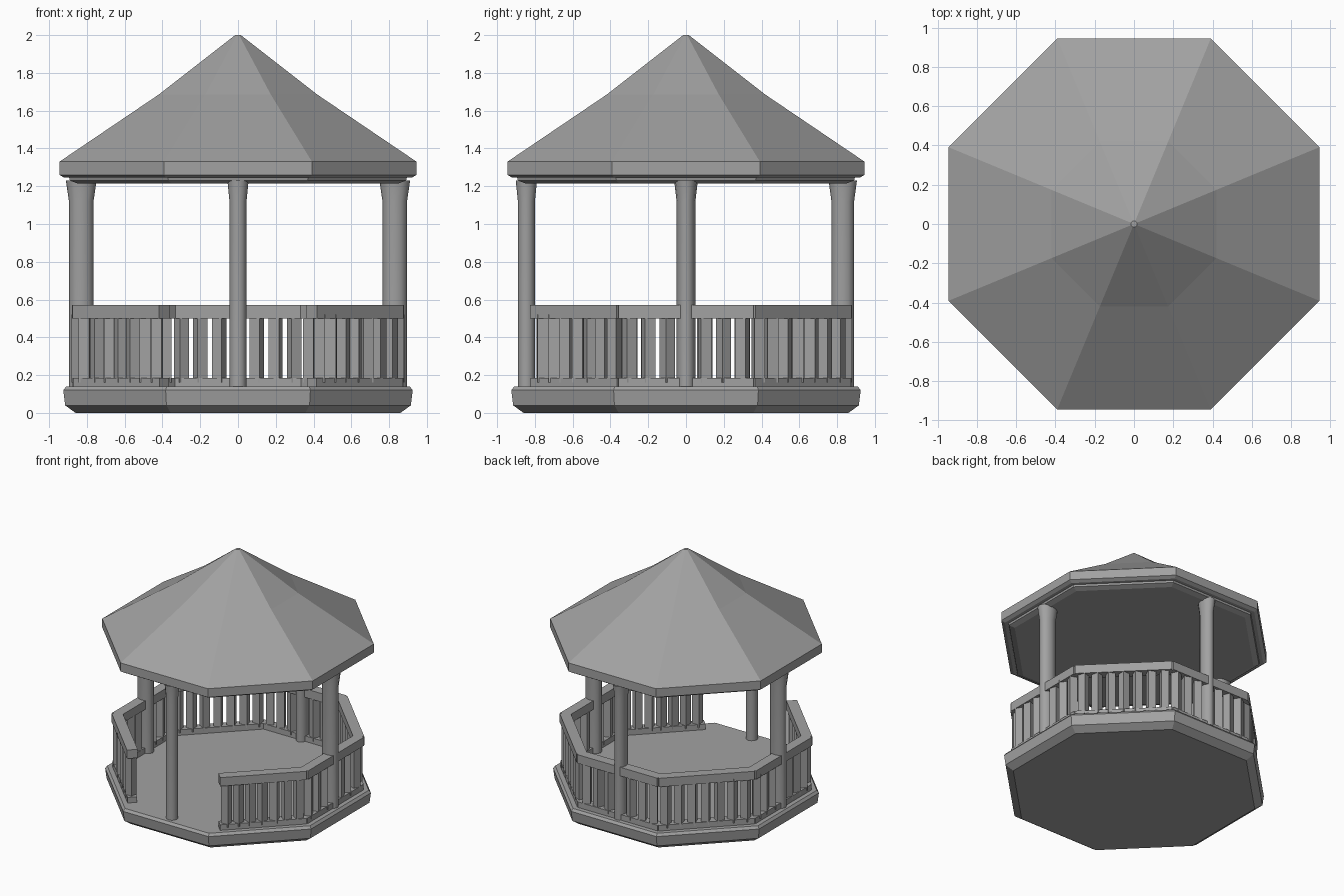
import bpy, bmesh, math, random
from mathutils import Matrix, Vector

if "Cube" in bpy.data.objects:
    bpy.data.objects.remove(bpy.data.objects["Cube"])

random.seed(4)
grey = bpy.data.materials.new("stone grey")
grey.diffuse_color = (0.36, 0.36, 0.36, 1)
grey.use_nodes = True
grey.node_tree.nodes["Principled BSDF"].inputs["Base Color"].default_value = grey.diffuse_color
C8 = math.cos(math.pi / 8)


def finish(name, bm, smooth=False):
    bmesh.ops.recalc_face_normals(bm, faces=bm.faces)
    me = bpy.data.meshes.new(name)
    bm.to_mesh(me)
    bm.free()
    ob = bpy.data.objects.new(name, me)
    bpy.context.collection.objects.link(ob)
    me.materials.append(grey)
    if smooth:
        bpy.ops.object.select_all(action='DESELECT')
        ob.select_set(True)
        bpy.context.view_layer.objects.active = ob
        bpy.ops.object.shade_smooth_by_angle(angle=math.radians(40))
    return ob


def octagon_stack(name, profile):
    """Octagonal solid from (apothem, z) pairs, flat sides facing the axes."""
    bm = bmesh.new()
    rings = []
    for a, z in profile:
        r = a / C8
        rings.append([bm.verts.new((r * math.cos(math.pi / 8 + k * math.pi / 4),
                                    r * math.sin(math.pi / 8 + k * math.pi / 4), z)) for k in range(8)])
    for lo, hi in zip(rings, rings[1:]):
        for k in range(8):
            bm.faces.new((lo[k], lo[(k + 1) % 8], hi[(k + 1) % 8], hi[k]))
    bm.faces.new(rings[0])
    bm.faces.new(rings[-1])
    return finish(name, bm)


def box(bm, center, size, angle):
    m = (Matrix.Translation(center) @ Matrix.Rotation(angle, 4, 'Z')
         @ Matrix.Diagonal((*size, 1)))
    bmesh.ops.create_cube(bm, size=1, matrix=m)


# floor platform, ring beam with ceiling, and roof
octagon_stack("platform", [(0.86, 0.0), (0.915, 0.04), (0.925, 0.12), (0.91, 0.14)])
octagon_stack("ceiling_beam", [(0.85, 1.215), (0.89, 1.23), (0.90, 1.27)])
octagon_stack("roof", [(0.92, 1.245), (0.945, 1.26), (0.945, 1.33), (0.42, 1.685), (0.015, 2.0)])

# four round posts, deeper than wide, flared at the top
for name, k, w, d in (("right_post", 0, 0.10, 0.13), ("back_post", 1, 0.09, 0.12),
                      ("left_post", 2, 0.10, 0.13), ("front_post", 3, 0.09, 0.09)):
    bm = bmesh.new()
    rings = []
    for z, s in ((0.12, 1), (1.12, 1), (1.23, 1.25)):
        rings.append([])
        for j in range(12):
            t = j * math.pi / 6
            p = Vector((0.83 + s * d / 2 * math.cos(t), s * w / 2 * math.sin(t), z))
            if name == "front_post":
                p.x += 0.015
            rings[-1].append(bm.verts.new(Matrix.Rotation(k * math.pi / 2, 3, 'Z') @ p))
    for lo, hi in zip(rings, rings[1:]):
        for j in range(12):
            bm.faces.new((lo[j], lo[(j + 1) % 12], hi[(j + 1) % 12], hi[j]))
    bm.faces.new(rings[0])
    bm.faces.new(rings[-1])
    finish(name, bm, True)

# railing on every side except the open front
A = 0.84
half = A * math.tan(math.pi / 8)
rails, bars = bmesh.new(), bmesh.new()
for k in range(8):
    if k == 6:
        continue
    ang = k * math.pi / 4
    n = Vector((math.cos(ang), math.sin(ang), 0))
    t = Vector((-n.y, n.x, 0))
    # the two sides beside the entrance stop short of the corner
    lo = -half + (0.07 if k == 7 else 0)
    hi = half - (0.07 if k == 5 else 0)
    mid, length = (lo + hi) / 2, hi - lo
    up = Vector((0, 0, 1))
    box(rails, n * A + t * mid + up * 0.535, (0.08, length + 0.02, 0.07), ang)
    box(rails, n * A + t * mid + up * 0.16, (0.07, length + 0.02, 0.05), ang)
    count = 7
    for i in range(count):
        s = lo + length * (i + 0.5) / count
        box(bars, n * A + t * s + up * 0.34, (0.058, 0.058, 0.36),
            ang + random.uniform(0.2, 1.3))
finish("rails", rails)
finish("balusters", bars)
